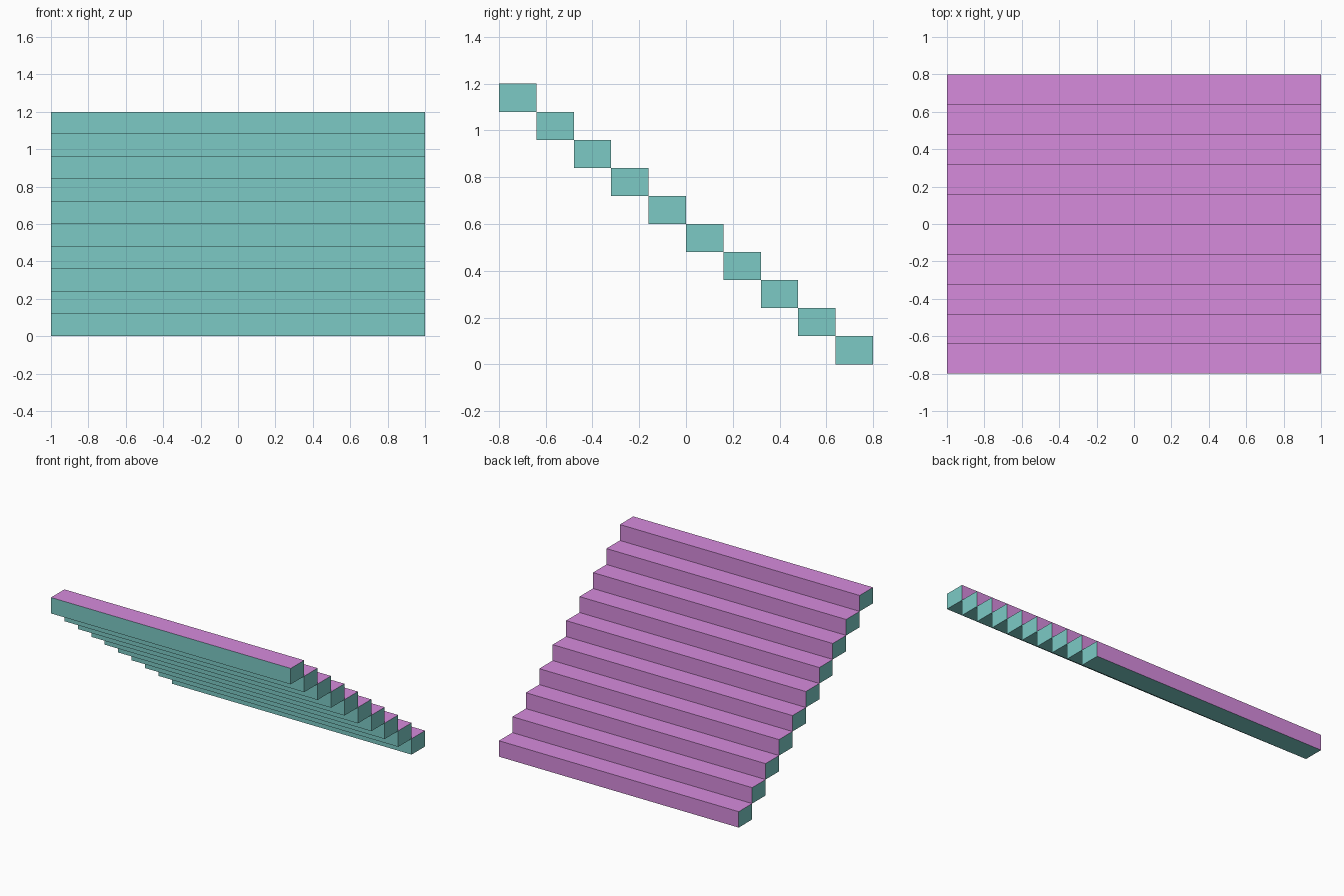
import bpy
import bmesh

if "Cube" in bpy.data.objects:
    bpy.data.objects.remove(bpy.data.objects["Cube"])

STEPS = 10
WIDTH, DEPTH, RISE = 2.0, 0.16, 0.12


def material(name, color):
    mat = bpy.data.materials.new(name)
    mat.diffuse_color = (*color, 1.0)
    mat.use_nodes = True
    mat.node_tree.nodes["Principled BSDF"].inputs["Base Color"].default_value = mat.diffuse_color
    return mat


body = material("body_teal", (0.20, 0.59, 0.56))
walk = material("tread_pink", (0.67, 0.26, 0.72))

# One step block: the lowest one, at the back
bm = bmesh.new()
bmesh.ops.create_cube(bm, size=1.0)
bmesh.ops.scale(bm, vec=(WIDTH, DEPTH, RISE), verts=bm.verts)
bmesh.ops.translate(bm, vec=(0, (STEPS - 1) * DEPTH / 2, RISE / 2), verts=bm.verts)
bm.normal_update()

# Tread (top) and riser (back) take the second material
for face in bm.faces:
    if face.normal.z > 0.5 or face.normal.y > 0.5:
        face.material_index = 1

mesh = bpy.data.meshes.new("stair_steps")
bm.to_mesh(mesh)
bm.free()
mesh.materials.append(body)
mesh.materials.append(walk)

stairs = bpy.data.objects.new("stair_steps", mesh)
bpy.context.collection.objects.link(stairs)

# Repeat the step, climbing towards the front
arr = stairs.modifiers.new("climb", 'ARRAY')
arr.count = STEPS
arr.use_relative_offset = False
arr.use_constant_offset = True
arr.constant_offset_displace = (0, -DEPTH, RISE)
